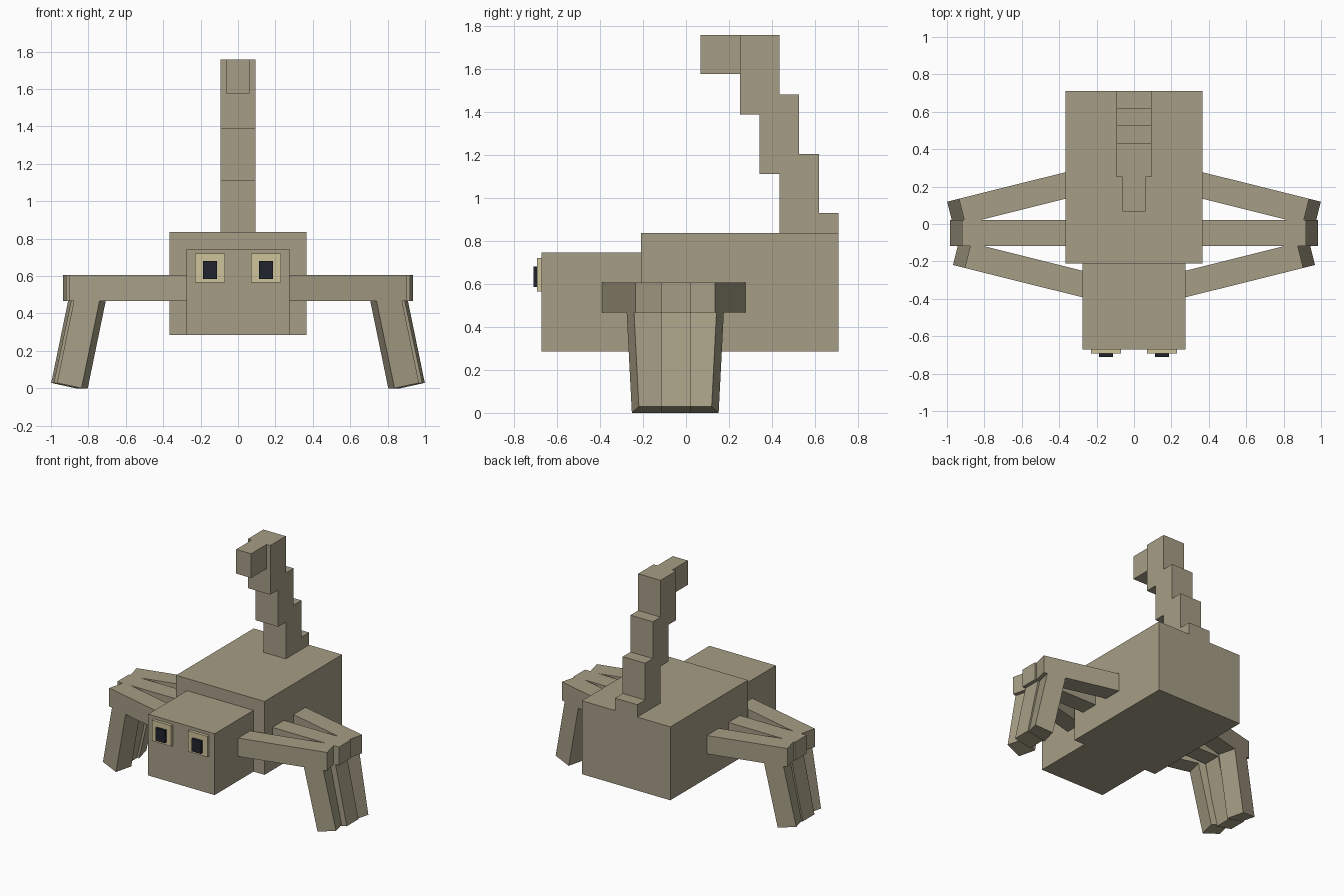
import bpy
from math import radians
from mathutils import Matrix, Vector

if "Cube" in bpy.data.objects:
    bpy.data.objects.remove(bpy.data.objects["Cube"], do_unlink=True)


def make_material(name, rgb):
    mat = bpy.data.materials.new(name)
    mat.use_nodes = True
    colour = (*rgb, 1)
    mat.diffuse_color = colour
    mat.node_tree.nodes["Principled BSDF"].inputs["Base Color"].default_value = colour
    return mat


HIDE = make_material("khaki hide", (0.38, 0.34, 0.235))
CREAM = make_material("cream eye", (0.62, 0.55, 0.33))
DARK = make_material("dark pupil", (0.015, 0.017, 0.027))


def box(name, low, high, mat=HIDE, frame=Matrix()):
    """Box between two corners, given in a local frame."""
    low, high = Vector(low), Vector(high)
    bpy.ops.mesh.primitive_cube_add(size=1)
    obj = bpy.context.object
    obj.name = name
    size = Matrix.Diagonal((*(high - low), 1))
    obj.data.transform(frame @ Matrix.Translation((low + high) / 2) @ size)
    if frame.determinant() < 0:
        obj.data.flip_normals()
    obj.data.materials.append(mat)
    return obj


# Body and head
box("body", (-0.367, -0.21, 0.285), (0.367, 0.71, 0.836))
box("head", (-0.276, -0.671, 0.285), (0.276, -0.21, 0.745))

# Stepped tail: every segment sits further forward and higher
for i in range(4):
    front = 0.526 - 0.092 * i
    base = 0.56 + 0.276 * i
    box(f"tail_segment_{i + 1}", (-0.093, front, base),
        (0.093, front + 0.184, base + 0.369))
box("tail_tip", (-0.062, 0.067, 1.575), (0.062, 0.25, 1.757))

# Eyes and legs, mirrored left and right
WIDTH = 0.138
LEGS = (("front", 0.888, -0.168, 14), ("middle", 0.92, -0.048, 0),
        ("back", 0.919, 0.068, -14))

for side, sign in (("left", 1), ("right", -1)):
    mirror = Matrix.Diagonal((sign, 1, 1, 1))
    box(side + "_eye", (0.07, -0.692, 0.565), (0.23, -0.671, 0.721), CREAM, mirror)
    box(side + "_pupil", (0.111, -0.71, 0.585), (0.188, -0.692, 0.68), DARK, mirror)

    for place, x, y, yaw in LEGS:
        # Frame at the outer end of the upper leg, x pointing outwards
        end = mirror @ Matrix.Translation((x, y, 0)) @ Matrix.Rotation(radians(yaw), 4, "Z")
        box(f"{place}_{side}_upper_leg", (-0.69, -WIDTH / 2, 0.468),
            (0, WIDTH / 2, 0.606), HIDE, end)
        # Lower leg splays outwards from its outer bottom edge
        foot = end @ Matrix.Translation((0.065, 0, 0.029)) @ Matrix.Rotation(radians(-12), 4, "Y")
        box(f"{place}_{side}_lower_leg", (-WIDTH, -WIDTH / 2, 0),
            (0, WIDTH / 2, 0.54), HIDE, foot)
